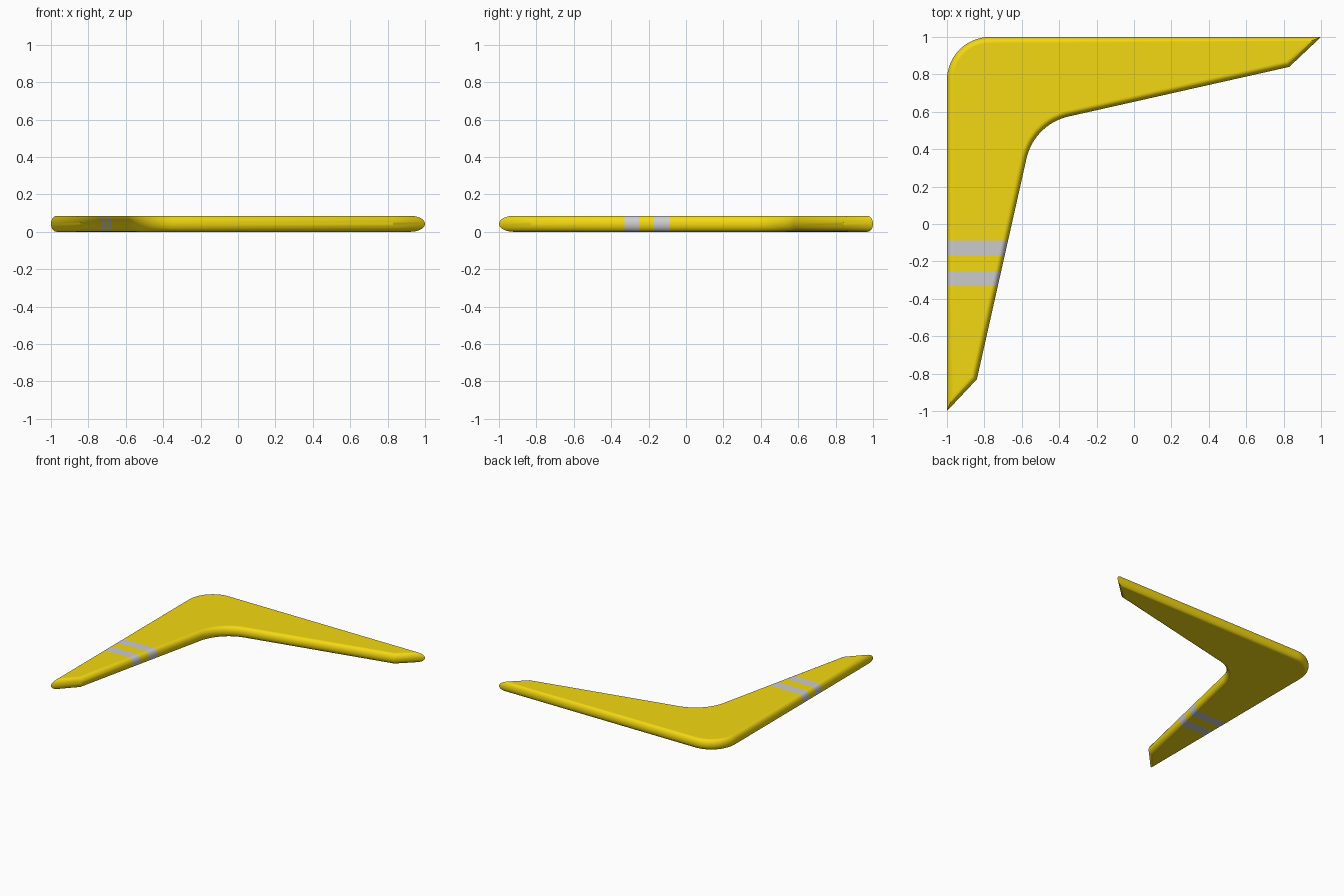
import bpy, bmesh, math
from mathutils import Vector

if "Cube" in bpy.data.objects:
    bpy.data.objects.remove(bpy.data.objects["Cube"])

HALF_H = 0.0425   # half thickness
ROUND = 0.03      # how far the rounded rim reaches inward
STRIPES = [(-0.33, -0.25), (-0.17, -0.088)]


def arc(cx, cy, r, a0, a1, n=16):
    angles = [math.radians(a0 + (a1 - a0) * i / n) for i in range(n + 1)]
    return [Vector((cx + r * math.cos(a), cy + r * math.sin(a))) for a in angles]


def inset(points, d):
    """Mitred inward offset of a counter-clockwise outline."""
    out = []
    for i, p in enumerate(points):
        e1 = (p - points[i - 1]).normalized()
        e2 = (points[(i + 1) % len(points)] - p).normalized()
        n1, n2 = Vector((-e1.y, e1.x)), Vector((-e2.y, e2.x))
        out.append(p + (n1 + n2) * d / (1 + n1.dot(n2)))
    return out


def material(name, color):
    m = bpy.data.materials.new(name)
    m.diffuse_color = (*color, 1)
    m.use_nodes = True
    m.node_tree.nodes["Principled BSDF"].inputs["Base Color"].default_value = m.diffuse_color
    return m


# Two tapered arms with cut tips, joined by rounded elbows
outline = ([Vector((-1, -1)), Vector((-0.84, -0.83))]
           + arc(-0.285, 0.285, 0.297, 167.35, 102.65)
           + [Vector((0.83, 0.84)), Vector((1, 1))]
           + arc(-0.77, 0.77, 0.23, 90, 180))

# Rim profile as (inset, height), with a thin flat border at each face
steps = [math.radians(-90 + 15 * i) for i in range(13)]
profile = [(ROUND * (1 - math.cos(t)), HALF_H * (1 + math.sin(t))) for t in steps]
profile = [(ROUND + 0.004, 0)] + profile + [(ROUND + 0.004, 2 * HALF_H)]


def build(name, mat, keep):
    bm = bmesh.new()
    rings = [[bm.verts.new((p.x, p.y, z)) for p in inset(outline, d)]
             for d, z in profile]
    n = len(outline)
    for lo, hi in zip(rings, rings[1:]):
        for i in range(n):
            j = (i + 1) % n
            bm.faces.new((lo[i], lo[j], hi[j], hi[i]))
    bm.faces.new(rings[-1])
    bm.faces.new(rings[0][::-1])
    # Cut along the stripe borders and keep only this part's surface
    for y in [v for s in STRIPES for v in s]:
        bmesh.ops.bisect_plane(bm, geom=bm.verts[:] + bm.edges[:] + bm.faces[:],
                               plane_co=(0, y, 0), plane_no=(0, 1, 0))

    def middle(f):
        ys = [v.co.y for v in f.verts]
        return (min(ys) + max(ys)) / 2
    drop = [f for f in bm.faces if not keep(middle(f))]
    bmesh.ops.delete(bm, geom=drop, context='FACES')
    mesh = bpy.data.meshes.new(name)
    bm.to_mesh(mesh)
    bm.free()
    mesh.materials.append(mat)
    ob = bpy.data.objects.new(name, mesh)
    bpy.context.collection.objects.link(ob)
    bpy.ops.object.select_all(action='DESELECT')
    ob.select_set(True)
    bpy.context.view_layer.objects.active = ob
    bpy.ops.object.shade_smooth_by_angle(angle=math.radians(30))


yellow = material("yellow", (0.9, 0.69, 0.006))
grey = material("grey", (0.55, 0.55, 0.57))

# Yellow body, then the two grey bands around one arm
build("boomerang_body", yellow,
      lambda y: not any(a < y < b for a, b in STRIPES))
for k, (a, b) in enumerate(STRIPES):
    build(f"grey_stripe_{k + 1}", grey, lambda y, a=a, b=b: a < y < b)
